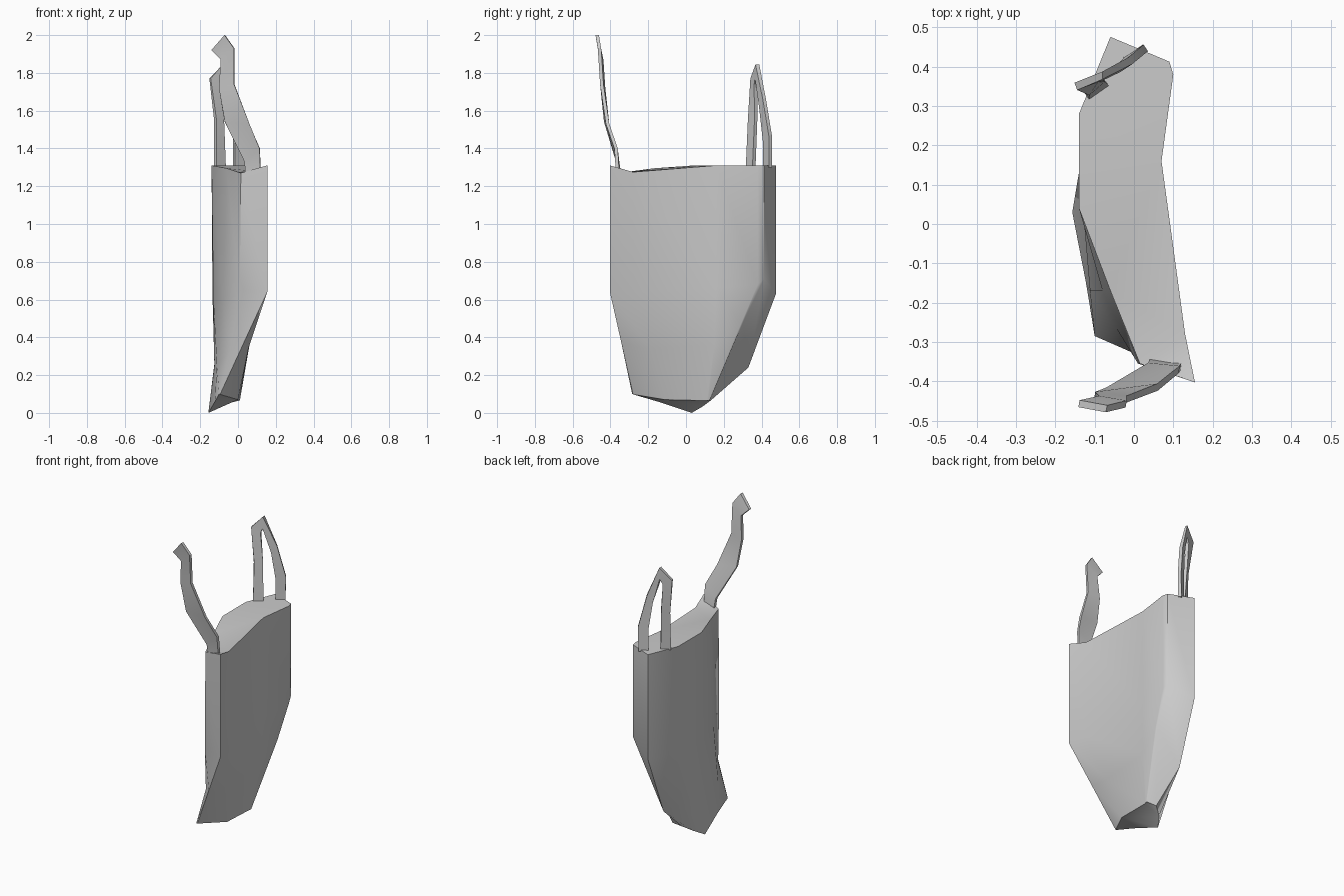
import bpy, bmesh, math
from mathutils import Vector


def finish(bm, name, angle):
    bmesh.ops.remove_doubles(bm, verts=bm.verts[:], dist=0.0005)
    bmesh.ops.triangulate(bm, faces=[f for f in bm.faces if len(f.verts) > 4])
    bmesh.ops.recalc_face_normals(bm, faces=bm.faces[:])
    mesh = bpy.data.meshes.new(name)
    bm.to_mesh(mesh)
    bm.free()
    ob = bpy.data.objects.new(name, mesh)
    bpy.context.collection.objects.link(ob)
    bpy.ops.object.select_all(action='DESELECT')
    ob.select_set(True)
    bpy.context.view_layer.objects.active = ob
    bpy.ops.object.shade_smooth_by_angle(angle=math.radians(angle))
    return ob


def loft(name, rings, angle=30):
    # Skin closed rings of points and cap both ends
    bm = bmesh.new()
    loops = [[bm.verts.new(p) for p in ring] for ring in rings]
    n = len(loops[0])
    for a, b in zip(loops, loops[1:]):
        for i in range(n):
            j = (i + 1) % n
            bm.faces.new((a[i], a[j], b[j], b[i]))
    bm.faces.new(loops[0])
    bm.faces.new(loops[-1])
    return finish(bm, name, angle)


def band(name, pairs, thick):
    # Flat strap from pairs of edge points, thickened across its width
    rings = []
    for left, right in pairs:
        l, r = Vector(left), Vector(right)
        side = r - l
        off = Vector((-side.y, side.x, 0))
        off = off.normalized() if off.length > 0.03 else Vector((0, 1, 0))
        if off.y < 0:
            off.negate()
        off *= thick / 2
        rings.append([l - off, r - off, r + off, l + off])
    return loft(name, rings)


# Body: tall curved pouch wall (x top, x middle, y, z top, z middle)
wall = [
    (0.015, 0.01, -0.355, 1.27, 0.65),
    (0.155, 0.155, -0.403, 1.31, 0.64),
    (0.13, 0.13, -0.28, 1.275, 0.64),
    (0.07, 0.07, 0.16, 1.31, 0.66),
    (0.10, 0.10, 0.38, 1.31, 0.68),
    (0.09, 0.09, 0.413, 1.31, 0.71),
    (-0.06, -0.06, 0.476, 1.31, 0.63),
    (-0.14, -0.135, 0.28, 1.31, 0.62),
    (-0.14, -0.13, 0.04, 1.31, 0.60),
    (-0.06, -0.08, -0.17, 1.295, 0.60),
]
# Body: tapering lower part
lower = [
    (-0.045, -0.265, 0.33), (0.03, -0.342, 0.37), (0.055, -0.19, 0.34),
    (0.058, 0.15, 0.36), (0.08, 0.29, 0.47), (0.075, 0.30, 0.475),
    (-0.07, 0.33, 0.24), (-0.125, 0.22, 0.26), (-0.125, 0.03, 0.25),
    (-0.112, -0.17, 0.25),
]
# Body: pinched pointed base
base = [
    (-0.10, -0.285, 0.10), (-0.095, -0.28, 0.098), (0.0, -0.11, 0.07),
    (0.006, 0.11, 0.065), (0.01, 0.12, 0.066), (0.008, 0.126, 0.068),
    (-0.06, 0.13, 0.065), (-0.115, 0.09, 0.035), (-0.157, 0.03, 0.0),
    (-0.122, -0.15, 0.06),
]
loft("pouch_body", [
    [(xt, y, zt) for xt, xm, y, zt, zm in wall],
    [(xm, y, zm) for xt, xm, y, zt, zm in wall],
    lower,
    base,
], 42)

# Front strap: single leaning tab with an angled tip
band("front_strap", [
    ((0.04, -0.352, 1.265), (0.12, -0.362, 1.265)),
    ((0.035, -0.362, 1.33), (0.115, -0.370, 1.40)),
    ((-0.07, -0.425, 1.54), (0.06, -0.415, 1.53)),
    ((-0.10, -0.436, 1.72), (-0.02, -0.446, 1.74)),
    ((-0.09, -0.446, 1.87), (-0.02, -0.458, 1.93)),
    ((-0.14, -0.457, 1.92), (-0.07, -0.470, 2.0)),
], 0.018)

# Back strap: closed loop with two legs (outer edge, inner edge)
band("back_loop", [
    ((-0.12, 0.325, 1.305), (-0.07, 0.36, 1.305)),
    ((-0.12, 0.335, 1.55), (-0.08, 0.37, 1.55)),
    ((-0.148, 0.35, 1.77), (-0.095, 0.37, 1.74)),
    ((-0.08, 0.378, 1.845), (-0.08, 0.375, 1.77)),
    ((-0.01, 0.415, 1.66), (-0.04, 0.395, 1.62)),
    ((0.03, 0.448, 1.46), (-0.02, 0.415, 1.44)),
    ((0.028, 0.448, 1.30), (-0.022, 0.415, 1.30)),
], 0.02)
